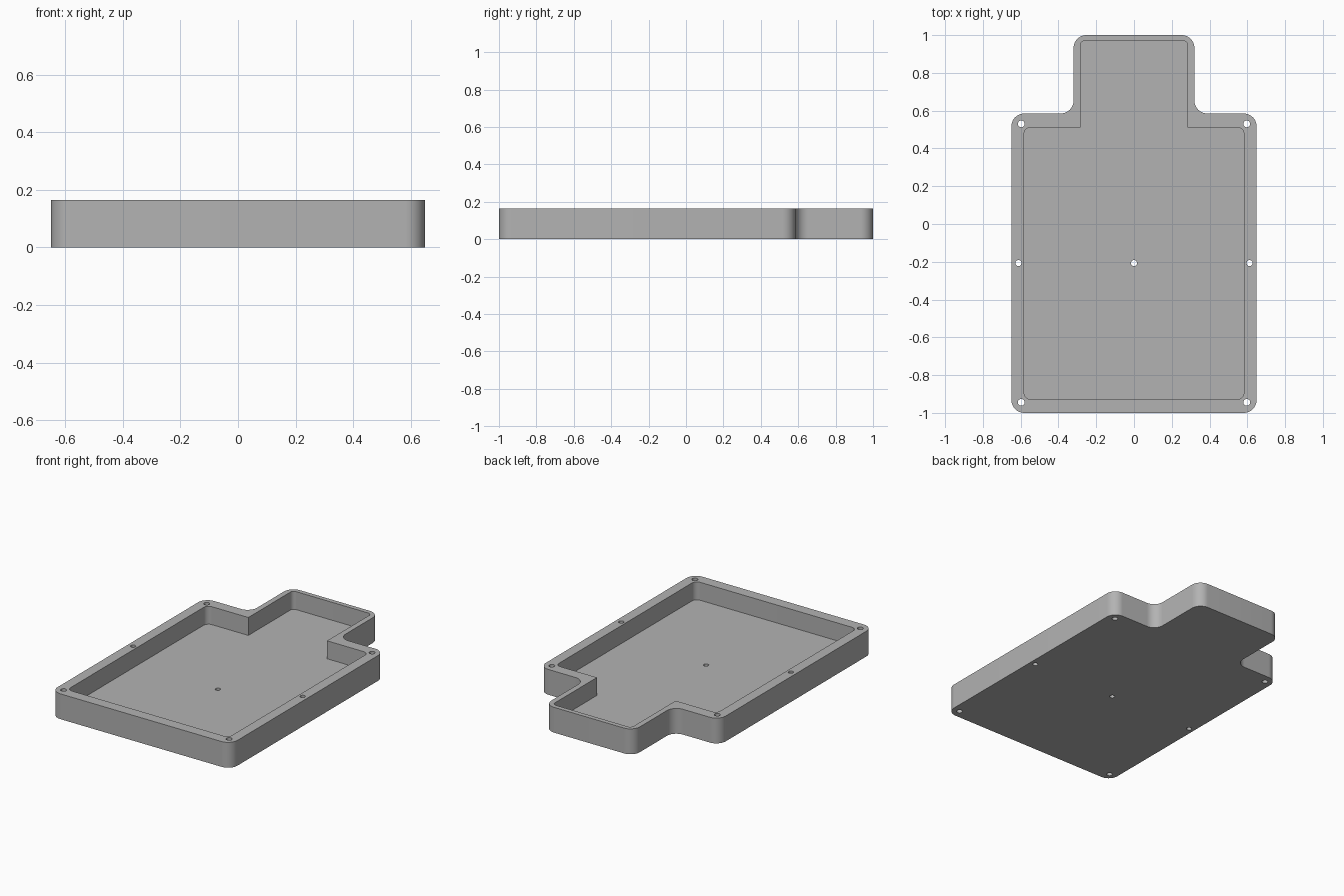
import bpy, bmesh, math
from mathutils import Vector

old = bpy.data.objects.get("Cube")
if old:
    bpy.data.objects.remove(old, do_unlink=True)

HEIGHT, FLOOR = 0.165, 0.048

grey = bpy.data.materials.new("plain grey")
grey.use_nodes = True
colour = (0.45, 0.45, 0.45, 1)
grey.diffuse_color = colour
grey.node_tree.nodes["Principled BSDF"].inputs["Base Color"].default_value = colour


def fillet(points, steps=12):
    """Round each (x, y, radius) corner of a closed right-angled outline."""
    result = []
    for i, (x, y, r) in enumerate(points):
        p = Vector((x, y))
        if r == 0:
            result.append(p)
            continue
        a = (Vector(points[i - 1][:2]) - p).normalized()
        b = (Vector(points[(i + 1) % len(points)][:2]) - p).normalized()
        centre = p + (a + b) * r
        for k in range(steps + 1):
            t = math.pi / 2 * k / steps
            result.append(centre - b * r * math.cos(t) - a * r * math.sin(t))
    return result


def mirrored(half):
    """Close a right-hand half outline, listed from front to back."""
    return half + [(-x, y, r) for x, y, r in reversed(half)]


def prism(name, outline, z0, z1):
    bm = bmesh.new()
    base = bm.faces.new([bm.verts.new((p[0], p[1], z0)) for p in outline])
    top = bmesh.ops.extrude_face_region(bm, geom=[base])["geom"]
    bmesh.ops.translate(bm, vec=(0, 0, z1 - z0),
                        verts=[v for v in top if isinstance(v, bmesh.types.BMVert)])
    bmesh.ops.recalc_face_normals(bm, faces=bm.faces)
    mesh = bpy.data.meshes.new(name)
    bm.to_mesh(mesh)
    bm.free()
    mesh.materials.append(grey)
    obj = bpy.data.objects.new(name, mesh)
    bpy.context.collection.objects.link(obj)
    return obj


def cut(target, cutter):
    cutter.hide_render = True
    bpy.context.view_layer.objects.active = target
    mod = target.modifiers.new("cut", "BOOLEAN")
    mod.operation = "DIFFERENCE"
    mod.solver = "EXACT"
    mod.object = cutter
    bpy.ops.object.modifier_apply(modifier=mod.name)
    bpy.data.objects.remove(cutter, do_unlink=True)


# Outer body with a narrower neck at the back
R = 0.068
outer = mirrored([(0.649, -1, R), (0.649, 0.585, R), (0.32, 0.585, R), (0.32, 1, R)])
tray = prism("tray", fillet(outer), 0, HEIGHT)

# Recess: rounded corners, sharp where the neck meets the body
inner = mirrored([(0.582, -0.928, 0.035), (0.582, 0.512, 0.035),
                  (0.284, 0.512, 0), (0.284, 0.97, 0.025)])
cut(tray, prism("recess_cutter", fillet(inner), FLOOR, HEIGHT + 0.1))

# Screw holes through the rim and the floor
holes = [(0, -0.207, 0.016)]
for s in (-1, 1):
    holes += [(s * 0.597, 0.53, 0.018), (s * 0.612, -0.207, 0.016), (s * 0.597, -0.944, 0.018)]
for x, y, r in holes:
    ring = [(x + r * math.cos(a), y + r * math.sin(a))
            for a in (math.tau * k / 24 for k in range(24))]
    cut(tray, prism("hole_cutter", ring, -0.1, HEIGHT + 0.1))

bpy.ops.object.select_all(action="DESELECT")
tray.select_set(True)
bpy.context.view_layer.objects.active = tray
bpy.ops.object.shade_smooth_by_angle(angle=math.radians(30))
